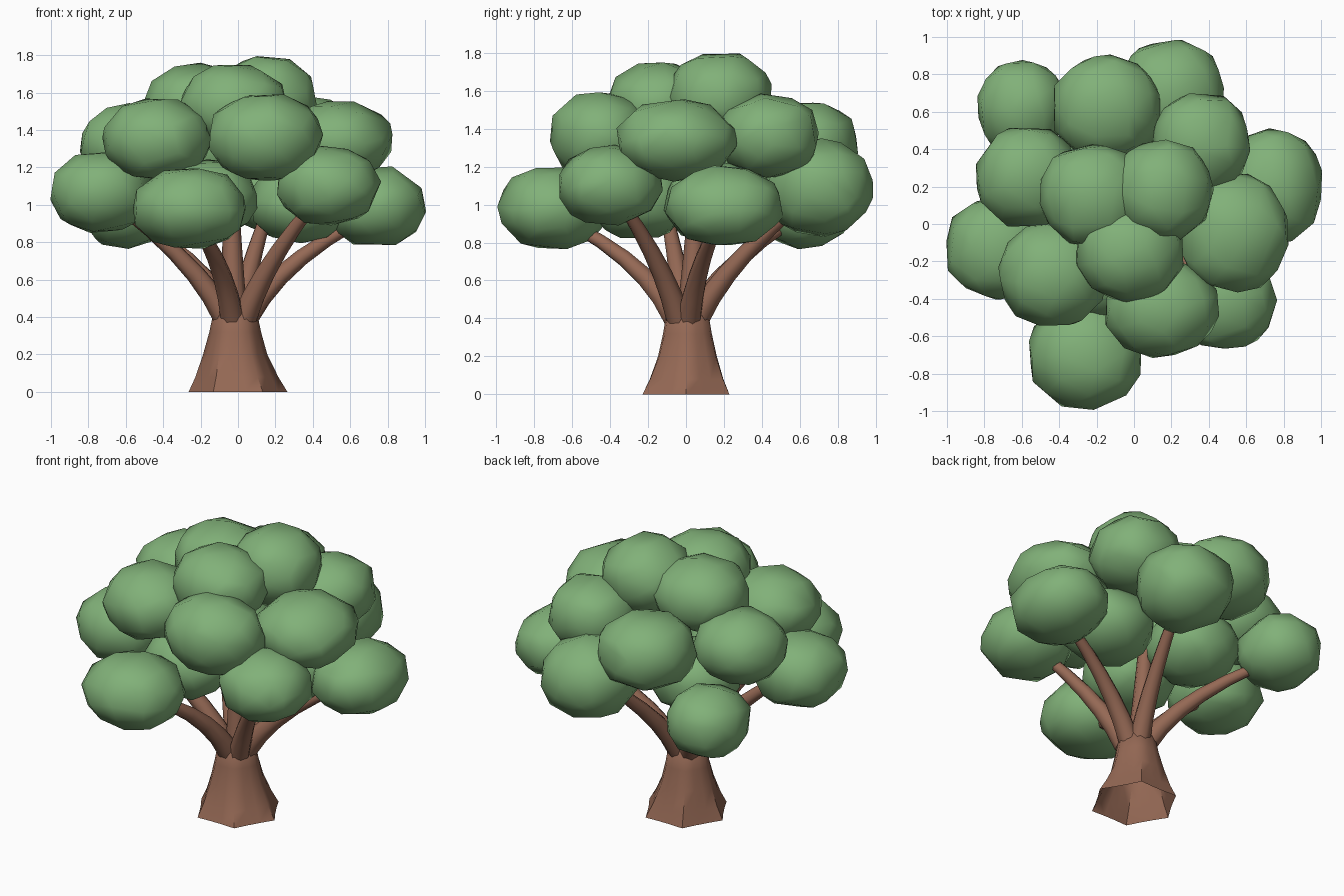
import bpy
import bmesh
import math
from mathutils import Vector, noise

cube = bpy.data.objects.get("Cube")
if cube:
    bpy.data.objects.remove(cube, do_unlink=True)


def make_material(name, rgb):
    mat = bpy.data.materials.new(name)
    mat.use_nodes = True
    colour = (*rgb, 1.0)
    mat.diffuse_color = colour
    node = next(n for n in mat.node_tree.nodes if n.type == 'BSDF_PRINCIPLED')
    node.inputs["Base Color"].default_value = colour
    node.inputs["Roughness"].default_value = 0.9
    return mat


LEAF = make_material("leaf green", (0.22, 0.44, 0.19))
BARK = make_material("bark brown", (0.30, 0.14, 0.09))


def finish(bm, name, mat, angle):
    """Turn a bmesh into a smooth-shaded object with one material."""
    bmesh.ops.recalc_face_normals(bm, faces=bm.faces)
    mesh = bpy.data.meshes.new(name)
    bm.to_mesh(mesh)
    bm.free()
    mesh.materials.append(mat)
    obj = bpy.data.objects.new(name, mesh)
    bpy.context.collection.objects.link(obj)
    bpy.ops.object.select_all(action='DESELECT')
    obj.select_set(True)
    bpy.context.view_layer.objects.active = obj
    bpy.ops.object.shade_smooth_by_angle(angle=math.radians(angle))
    return obj


def loft(rings, name):
    """Skin a list of point rings, open at the start and capped at the end."""
    bm = bmesh.new()
    loops = [[bm.verts.new(p) for p in ring] for ring in rings]
    n = len(loops[0])
    for low, high in zip(loops, loops[1:]):
        for i in range(n):
            j = (i + 1) % n
            bm.faces.new((low[i], low[j], high[j], high[i]))
    bm.faces.new(loops[-1])
    return finish(bm, name, BARK, 50)


def branch(name, start, bend, end, thick, thin, sides=8, steps=5):
    """Tapered tube along a quadratic curve."""
    a, b, c = Vector(start), Vector(bend), Vector(end)
    rings = []
    for s in range(steps + 1):
        t = s / steps
        centre = a * (1 - t) ** 2 + b * 2 * t * (1 - t) + c * t * t
        tangent = ((b - a) * (1 - t) + (c - b) * t).normalized()
        side = tangent.cross(Vector((-a.y, a.x, 0))).normalized()
        other = tangent.cross(side)
        r = thick + (thin - thick) * t
        rings.append([centre + (side * math.cos(k) + other * math.sin(k)) * r
                      for k in (math.tau * i / sides for i in range(sides))])
    return loft(rings, name)


# Trunk: hollow flared cone with root lobes that fade out upwards
trunk_profile = [(0.0, 0.24, 0.10), (0.08, 0.205, 0.08), (0.2, 0.162, 0.06),
                 (0.32, 0.133, 0.04), (0.43, 0.113, 0.02), (0.46, 0.07, 0.0)]
SIDES, LOBES = 18, 6
trunk_rings = []
for z, radius, lobe in trunk_profile:
    lean = 0.015 * min(z / 0.2, 1)
    ring = []
    for i in range(SIDES):
        a = math.tau * i / SIDES
        r = radius * (1 + lobe * math.cos(LOBES * a))
        ring.append((r * math.cos(a) - lean, r * math.sin(a) + lean * 0.5, z))
    trunk_rings.append(ring)
loft(trunk_rings, "trunk")

# Foliage clumps: x, y, z, half width, half depth, half height
outer_clumps = [
    (-0.26, -0.70, 0.98, 0.30, 0.28, 0.215),
    (0.48, -0.40, 1.10, 0.27, 0.27, 0.205),
    (0.74, 0.20, 0.99, 0.26, 0.30, 0.21),
    (0.20, 0.70, 1.09, 0.28, 0.28, 0.25),
    (-0.60, 0.62, 0.98, 0.235, 0.255, 0.21),
    (-0.73, -0.13, 1.07, 0.27, 0.27, 0.215),
]
middle_clumps = [
    (0.145, -0.45, 1.36, 0.30, 0.26, 0.23),
    (0.53, -0.05, 1.34, 0.29, 0.31, 0.21),
    (0.36, 0.44, 1.36, 0.26, 0.26, 0.215),
    (-0.15, 0.62, 1.32, 0.29, 0.28, 0.22),
    (-0.57, 0.25, 1.32, 0.27, 0.265, 0.215),
    (-0.43, -0.27, 1.35, 0.285, 0.275, 0.215),
]
top_clumps = [
    (-0.02, -0.15, 1.53, 0.285, 0.26, 0.22),
    (-0.22, 0.15, 1.53, 0.28, 0.27, 0.215),
    (0.155, 0.18, 1.57, 0.26, 0.265, 0.23),
]
inner_clumps = [
    (-0.17, -0.25, 1.03, 0.27, 0.26, 0.21),
    (0.34, 0.16, 1.01, 0.27, 0.27, 0.21),
    (-0.24, 0.25, 1.04, 0.27, 0.26, 0.21),
]


def clump(name, spec):
    """Lumpy flattened ball, coarsened into broad uneven facets."""
    centre, size = Vector(spec[:3]), spec[3:]
    bm = bmesh.new()
    bmesh.ops.create_icosphere(bm, subdivisions=3, radius=1)
    for v in bm.verts:
        d = v.co.normalized()
        power = 2.15
        bulge = sum(abs(c) ** power for c in d) ** (-1 / power)
        lump = 1.01 + 0.07 * noise.noise(d * 2.2 + centre * 9)
        v.co = centre + Vector(d[i] * size[i] * bulge * lump for i in range(3))
    obj = finish(bm, name, LEAF, 60)
    mod = obj.modifiers.new("coarsen", 'DECIMATE')
    mod.ratio = 0.3
    bpy.ops.object.modifier_move_to_index(modifier=mod.name, index=0)


for layer, specs in (("outer", outer_clumps), ("middle", middle_clumps),
                     ("top", top_clumps), ("inner", inner_clumps)):
    for i, spec in enumerate(specs):
        clump(f"{layer}_foliage_{i + 1}", spec)

# Branches: one curved limb into each outer clump
for i, (x, y, z, *_) in enumerate(outer_clumps):
    out = Vector((x, y, 0))
    start = out.normalized() * 0.06 + Vector((-0.01, 0, 0.4))
    bend = out * 0.3 + Vector((0, 0, 0.69))
    end = out * 0.85 + Vector((0, 0, z - 0.09))
    branch(f"branch_{i + 1}", start, bend, end, 0.066, 0.03)

# Central limb into the inner crown
branch("upright_branch", (-0.02, 0.02, 0.4), (-0.03, 0.04, 0.7),
       (-0.04, 0.06, 1.1), 0.07, 0.04)
